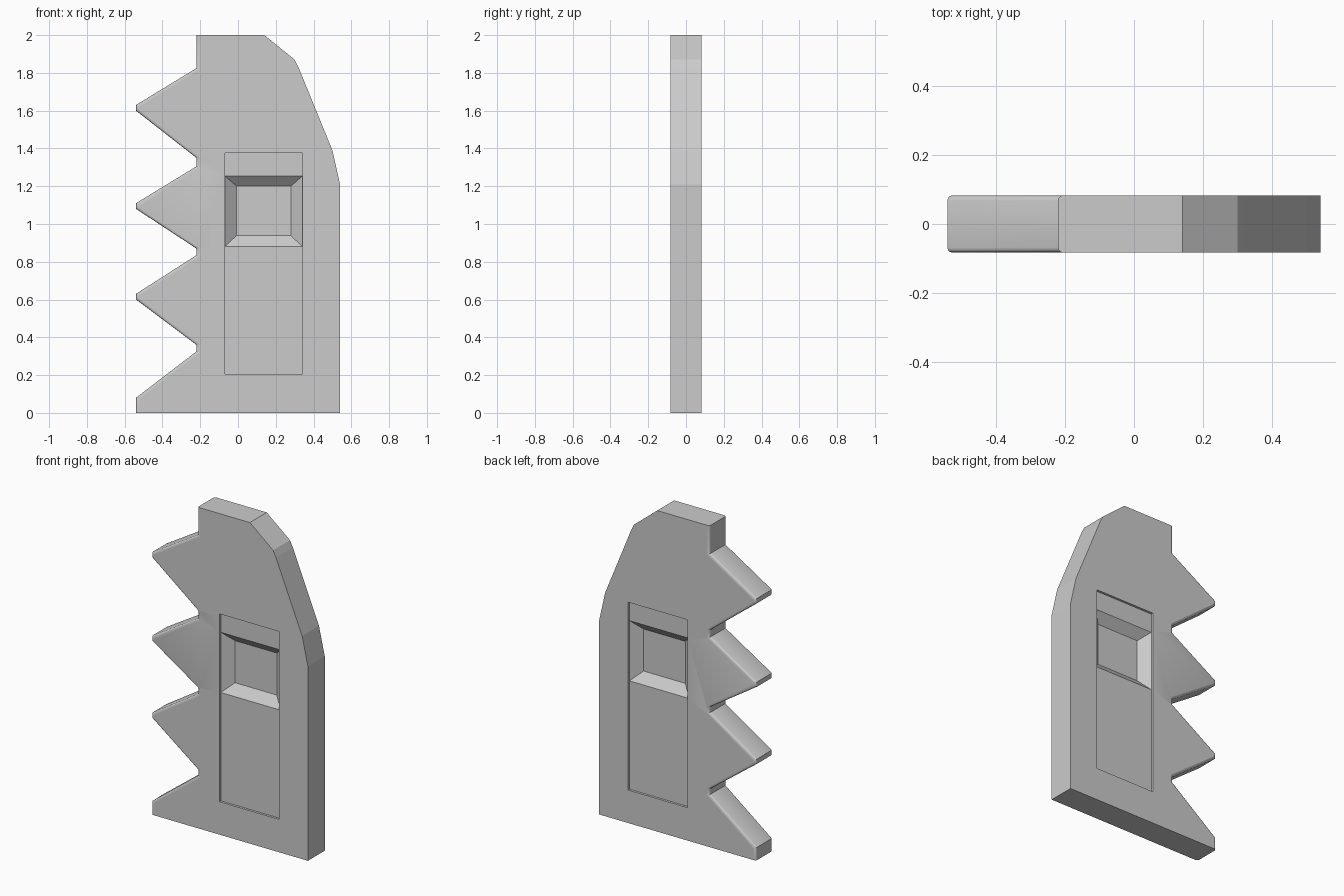
import bpy, bmesh, math

if "Cube" in bpy.data.objects:
    bpy.data.objects.remove(bpy.data.objects["Cube"])

T = 0.083        # half thickness
ROOT, TIP = -0.22, -0.54


def finish(bm, name):
    bmesh.ops.recalc_face_normals(bm, faces=bm.faces)
    me = bpy.data.meshes.new(name)
    bm.to_mesh(me)
    bm.free()
    ob = bpy.data.objects.new(name, me)
    bpy.context.collection.objects.link(ob)
    return ob


# Plate outline: straight base and back, chamfered crown, four teeth on the left
outline = [(TIP, 0), (0.54, 0), (0.54, 1.21), (0.50, 1.39), (0.32, 1.83),
           (0.30, 1.87), (0.14, 2.0), (ROOT, 2.0)]
for root_hi, tip_hi, tip_lo, root_lo in [(1.825, 1.63, 1.60, 1.35),
                                         (1.305, 1.11, 1.08, 0.87),
                                         (0.835, 0.63, 0.60, 0.36)]:
    outline += [(ROOT, root_hi), (TIP, tip_hi), (TIP, tip_lo), (ROOT, root_lo)]
outline += [(ROOT, 0.325), (TIP, 0.08)]

bm = bmesh.new()
front = bm.faces.new([bm.verts.new((x, -T, z)) for x, z in outline])
ext = bmesh.ops.extrude_face_region(bm, geom=[front], use_keep_orig=True)
for v in ext["geom"]:
    if isinstance(v, bmesh.types.BMVert):
        v.co.y = T
bmesh.ops.recalc_face_normals(bm, faces=bm.faces)

# Soften the toothed side along both faces
teeth = [e for e in bm.edges
         if all(v.co.x < ROOT + 0.01 for v in e.verts)
         and abs(e.verts[0].co.y - e.verts[1].co.y) < 1e-5]
bmesh.ops.bevel(bm, geom=teeth, offset=0.015, segments=3, profile=0.5,
                affect='EDGES', clamp_overlap=True)
plate = finish(bm, "toothed_plate")


# Panel recess with a deeper sloped finger pocket, one cutter per face
def panel_cutter(side):
    x0, x1 = -0.07, 0.342
    levels = [0.205, 0.88, 1.255, 1.375]
    floor, deep, outer = 0.069 * side, 0.018 * side, 0.15 * side
    bm = bmesh.new()
    rings = [[bm.verts.new(p) for p in ((x0, floor, z), (x1, floor, z),
                                        (x1, outer, z), (x0, outer, z))]
             for z in levels]
    bm.faces.new(rings[0])
    bm.faces.new(rings[-1])
    for k in range(3):
        a, b = rings[k], rings[k + 1]
        for i in range(4):
            j = (i + 1) % 4
            if k == 1 and i == 0:
                continue
            bm.faces.new((a[i], a[j], b[j], b[i]))
    rim = [rings[1][0], rings[1][1], rings[2][1], rings[2][0]]
    pit = [bm.verts.new((x, deep, z)) for x, z in
           ((-0.008, 0.938), (0.28, 0.938), (0.28, 1.20), (-0.008, 1.20))]
    bm.faces.new(pit)
    for i in range(4):
        j = (i + 1) % 4
        bm.faces.new((rim[i], rim[j], pit[j], pit[i]))
    ob = finish(bm, "panel_cutter")
    ob.hide_render = True
    return ob


bpy.context.view_layer.objects.active = plate
plate.select_set(True)
for side in (-1, 1):
    cutter = panel_cutter(side)
    mod = plate.modifiers.new("panel", 'BOOLEAN')
    mod.operation = 'DIFFERENCE'
    mod.solver = 'EXACT'
    mod.object = cutter
    bpy.ops.object.modifier_apply(modifier=mod.name)
    bpy.data.objects.remove(cutter)

bpy.ops.object.shade_smooth_by_angle(angle=math.radians(31))
# Keep the crown and pocket flat; only the rounded tooth edges stay smooth
for f in plate.data.polygons:
    if f.center.x > ROOT + 0.02:
        f.use_smooth = False
